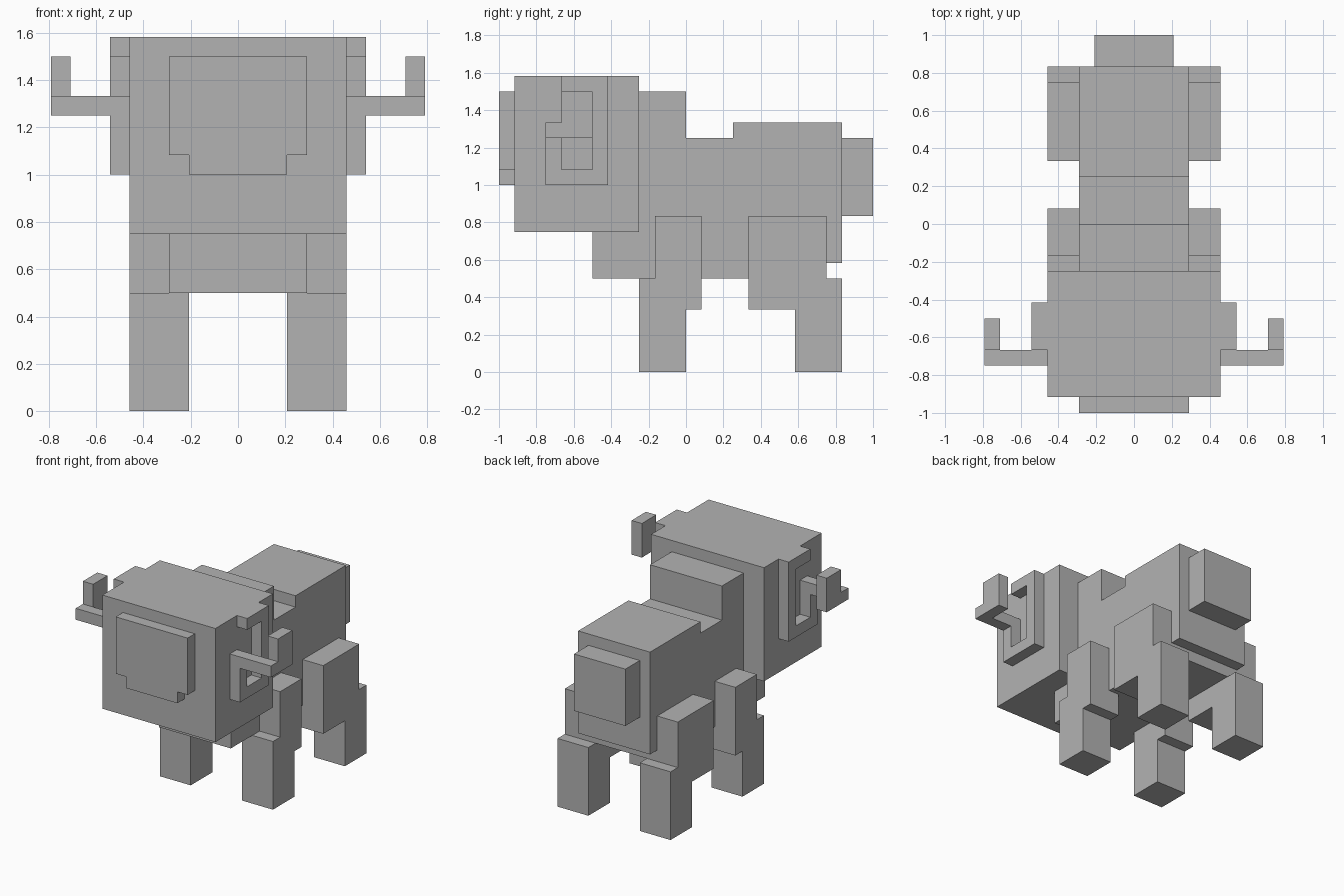
import bpy
import bmesh
from mathutils import Vector

U = 1 / 12  # one block of the model's grid

if "Cube" in bpy.data.objects:
    bpy.data.objects.remove(bpy.data.objects["Cube"], do_unlink=True)

grey = bpy.data.materials.new("plain grey")
grey.use_nodes = True
colour = (0.45, 0.45, 0.45, 1)
grey.diffuse_color = colour
grey.node_tree.nodes["Principled BSDF"].inputs["Base Color"].default_value = colour


def prism(name, axis, profile, low, high, mirrored=False):
    """Extrude a flat outline along an axis, in grid blocks."""
    place = {
        "x": lambda a, b, d: (d, a, b),
        "y": lambda a, b, d: (a, d, b),
    }[axis]
    bm = bmesh.new()
    outline = [bm.verts.new(Vector(place(a, b, low)) * U) for a, b in profile]
    face = bm.faces.new(outline)
    grown = bmesh.ops.extrude_face_region(bm, geom=[face])
    moved = [v for v in grown["geom"] if isinstance(v, bmesh.types.BMVert)]
    bmesh.ops.translate(bm, verts=moved, vec=Vector(place(0, 0, high - low)) * U)
    bmesh.ops.recalc_face_normals(bm, faces=bm.faces)
    mesh = bpy.data.meshes.new(name)
    bm.to_mesh(mesh)
    bm.free()
    mesh.materials.append(grey)
    obj = bpy.data.objects.new(name, mesh)
    bpy.context.collection.objects.link(obj)
    if mirrored:
        mod = obj.modifiers.new("mirror", "MIRROR")
        mod.use_axis[0] = True
        mod.use_mirror_merge = False
    return obj


def rect(a0, a1, b0, b1):
    return [(a0, b0), (a1, b0), (a1, b1), (a0, b1)]


# Body: side outline with neck hump, saddle dip and raised rump
prism("body", "x", [(-6, 6), (9, 6), (9, 7), (10, 7), (10, 16), (3, 16),
                    (3, 15), (0, 15), (0, 18), (-6, 18)], -3.5, 3.5)
prism("tail", "x", rect(10, 12, 10, 15), -2.5, 2.5)

# Head and stepped face plate
prism("head", "x", rect(-11, -3, 9, 19), -5.5, 5.5)
prism("face_plate", "y", [(-2.5, 12), (2.5, 12), (2.5, 13), (3.5, 13),
                          (3.5, 18), (-3.5, 18), (-3.5, 13), (-2.5, 13)], -12, -11)

# Curled horns: open ring against the head, outward bar and raised tip
prism("horn_curl", "x", [(-9, 12), (-5, 12), (-5, 19), (-8, 19), (-8, 18),
                         (-6, 18), (-6, 13), (-8, 13), (-8, 16), (-9, 16)],
      5.5, 6.5, True)
prism("horn_bar", "x", rect(-9, -8, 15, 16), 6.5, 9.5, True)
prism("horn_tip", "x", rect(-8, -6, 15, 18), 8.5, 9.5, True)

# Legs: thigh and offset lower leg in one side outline
prism("front_leg", "x", [(-3, 0), (0, 0), (0, 4), (1, 4), (1, 10),
                         (-2, 10), (-2, 6), (-3, 6)], 2.5, 5.5, True)
prism("rear_leg", "x", [(7, 0), (10, 0), (10, 6), (9, 6), (9, 10),
                        (4, 10), (4, 4), (7, 4)], 2.5, 5.5, True)
